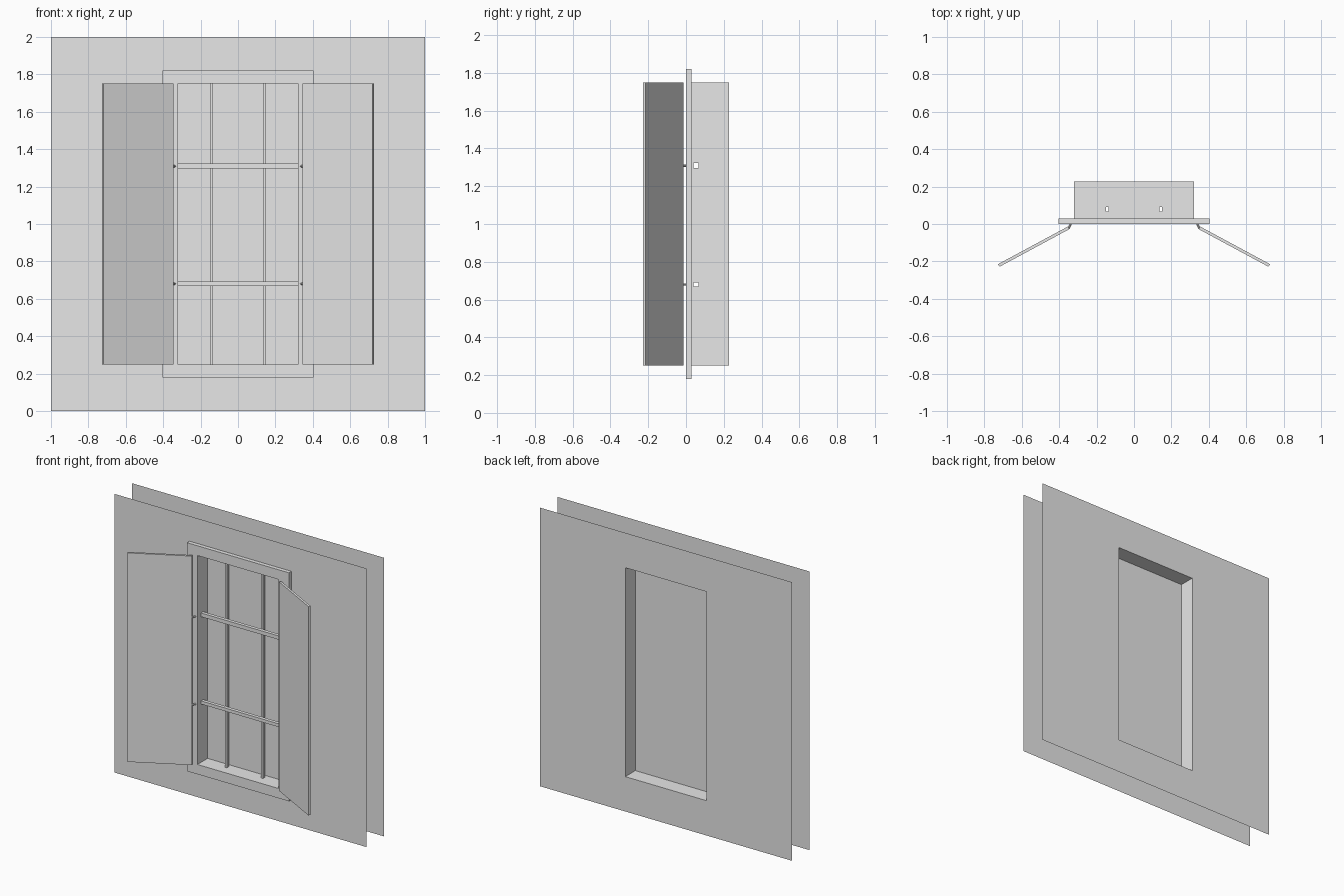
import bpy, bmesh, math
from mathutils import Vector, Matrix

if "Cube" in bpy.data.objects:
    bpy.data.objects.remove(bpy.data.objects["Cube"], do_unlink=True)

GREY = (0.8, 0.8, 0.8, 1.0)
mat = bpy.data.materials.new("plain_grey")
mat.use_nodes = True
mat.diffuse_color = GREY
mat.node_tree.nodes["Principled BSDF"].inputs["Base Color"].default_value = GREY

# Main dimensions
HALF_W, LOW, HIGH = 0.322, 0.25, 1.75        # window opening
FRAME_W, FRAME_LOW, FRAME_HIGH = 0.404, 0.18, 1.82
WALL_Y, BACK_Y, GLASS_Y = 0.0285, 0.2285, 0.115
OPENING = (-HALF_W, HALF_W, LOW, HIGH)
SURROUND = (-FRAME_W, FRAME_W, FRAME_LOW, FRAME_HIGH)
WALL = (-1, 1, 0, 2)

# Glazing bars: cross-section rectangles
UPRIGHTS = [(s * 0.143 - 0.0075, s * 0.143 + 0.0075, 0.068, 0.092) for s in (-1, 1)]
RAILS = [(0.04, 0.065, z - h, z + h) for z, h in ((1.309, 0.0135), (0.68, 0.0115))]


def finish(name, bm):
    mesh = bpy.data.meshes.new(name)
    bm.to_mesh(mesh)
    bm.free()
    mesh.materials.append(mat)
    obj = bpy.data.objects.new(name, mesh)
    bpy.context.collection.objects.link(obj)
    return obj


def sheet(name, axis, level, area, facing, holes=()):
    """Flat rectangle across one axis, with rectangular holes left open."""
    bm = bmesh.new()
    rects = [area, *holes]
    us = sorted({u for r in rects for u in r[:2]})
    vs = sorted({v for r in rects for v in r[2:]})

    def point(u, v):
        p = [u, v]
        p.insert(axis, level)
        return bm.verts.new(p)

    for u0, u1 in zip(us, us[1:]):
        for v0, v1 in zip(vs, vs[1:]):
            u, v = (u0 + u1) / 2, (v0 + v1) / 2
            if any(h[0] < u < h[1] and h[2] < v < h[3] for h in holes):
                continue
            f = bm.faces.new([point(u0, v0), point(u1, v0), point(u1, v1), point(u0, v1)])
            f.normal_update()
            if f.normal[axis] * facing < 0:
                f.normal_flip()
    bmesh.ops.remove_doubles(bm, verts=bm.verts, dist=1e-5)
    bmesh.ops.dissolve_limit(bm, angle_limit=0.01, verts=bm.verts, edges=bm.edges)
    return finish(name, bm)


def prism(name, outline, low, high, axis=2, capped=True):
    """Outline in the two other axes, swept along one axis."""
    bm = bmesh.new()
    rings = []
    for level in (low, high):
        ring = []
        for a, b in outline:
            p = [a, b]
            p.insert(axis, level)
            ring.append(bm.verts.new(p))
        rings.append(ring)
    n = len(outline)
    for i in range(n):
        j = (i + 1) % n
        bm.faces.new([rings[0][i], rings[0][j], rings[1][j], rings[1][i]])
    if capped:
        bm.faces.new(rings[0][::-1])
        bm.faces.new(rings[1])
    bmesh.ops.recalc_face_normals(bm, faces=bm.faces)
    return finish(name, bm)


def corners(r):
    return [(r[0], r[2]), (r[1], r[2]), (r[1], r[3]), (r[0], r[3])]


# Wall skins
sheet("front_wall", 1, WALL_Y, WALL, -1, [SURROUND])
sheet("back_wall", 1, BACK_Y, WALL, 1, [OPENING])

# Raised frame around the opening
frame = sheet("window_frame", 1, 0, SURROUND, -1, [OPENING])
solid = frame.modifiers.new("depth", "SOLIDIFY")
solid.thickness = WALL_Y
solid.offset = -1

# Opening linings, pierced where the hollow bars pass through
for side, label in ((-1, "right"), (1, "left")):
    sheet(label + "_lining", 0, side * HALF_W, (WALL_Y, BACK_Y, LOW, HIGH), -side, RAILS)
for level, facing, label in ((LOW, 1, "sill"), (HIGH, -1, "head")):
    sheet(label + "_lining", 2, level, (-HALF_W, HALF_W, WALL_Y, BACK_Y), facing, UPRIGHTS)

# Window pane
sheet("window_pane", 1, GLASS_Y, OPENING, -1)

# Hollow glazing bars
for bar in UPRIGHTS:
    prism("upright_bar", corners(bar), LOW, HIGH, 2, capped=False)
for bar in RAILS:
    prism("cross_bar", corners(bar), -HALF_W, HALF_W, 0, capped=False)

# Open shutters and their hinge pins
angle, thick, length = math.radians(28.3), 0.016, 0.424
along = Vector((math.cos(angle), -math.sin(angle)))
inward = Vector((math.sin(angle), math.cos(angle))) * thick
outer = Vector((0.719, -0.2285))
inner = outer - along * length
for side, label in ((-1, "right"), (1, "left")):
    outline = [(side * p.x, p.y) for p in (inner, outer, outer + inward, inner + inward)]
    prism(label + "_shutter", outline, LOW, HIGH)
    for z in (1.309, 0.68):
        start = Vector((side * 0.338, 0.002, z))
        end = Vector((side * 0.349, -0.023, z))
        bm = bmesh.new()
        turn = (end - start).to_track_quat("Z", "Y").to_matrix().to_4x4()
        bmesh.ops.create_cone(bm, cap_ends=True, segments=8, radius1=0.006, radius2=0.006,
                              depth=(end - start).length,
                              matrix=Matrix.Translation((start + end) / 2) @ turn)
        finish(label + "_hinge", bm)
